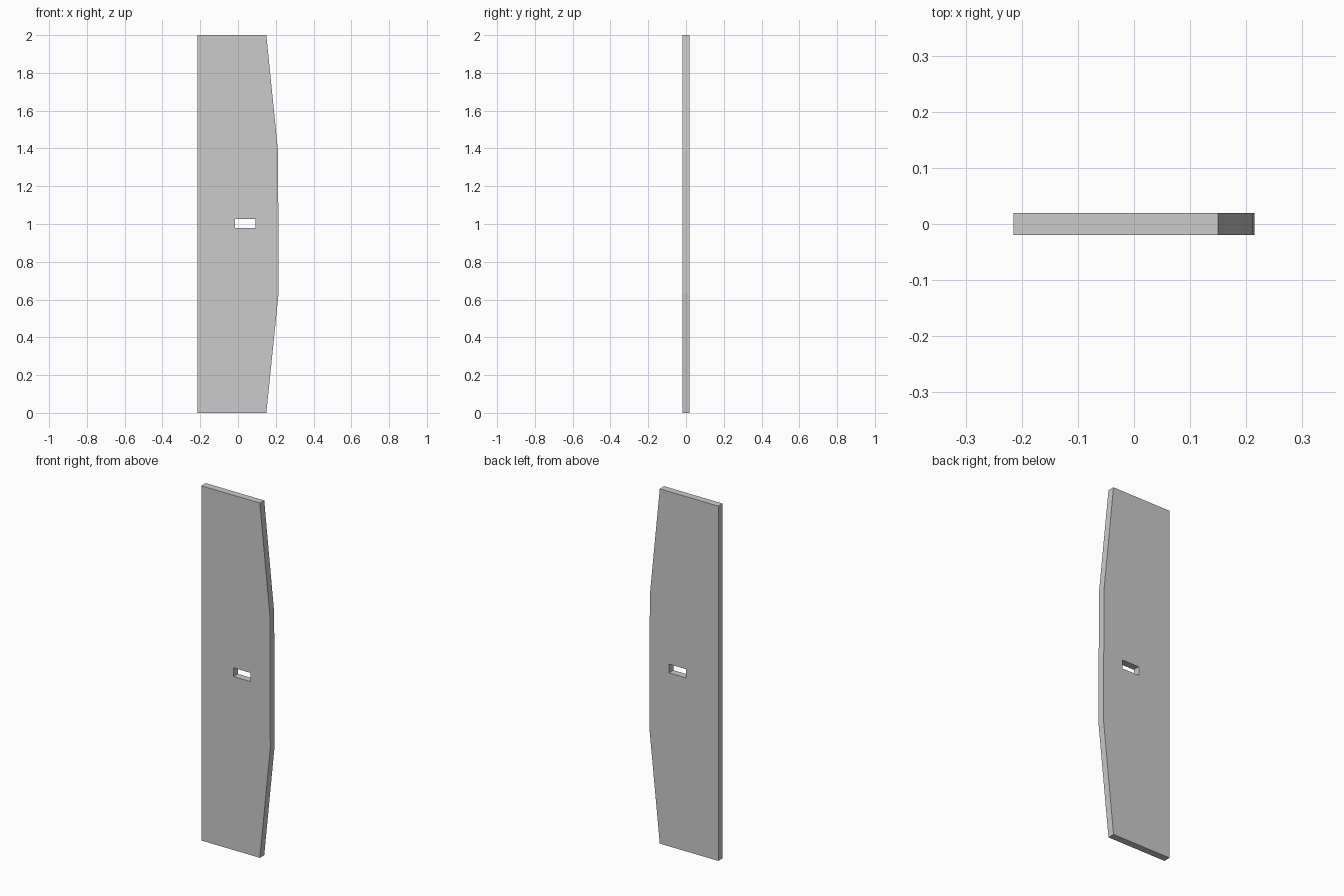
import bpy
import math

if "Cube" in bpy.data.objects:
    bpy.data.objects.remove(bpy.data.objects["Cube"])

# Outline of the panel and its slot, as (x, z) points
OUTLINE = [(-0.215, 0), (0.15, 0), (0.215, 0.635), (0.212, 1.385), (0.15, 2), (-0.215, 2)]
SLOT = [(-0.015, 0.978), (0.092, 0.978), (0.092, 1.027), (-0.015, 1.027)]
HALF_THICKNESS = 0.0195

# Flat filled profile with a hole, extruded to thickness
curve = bpy.data.curves.new("panel_profile", 'CURVE')
curve.dimensions = '2D'
curve.fill_mode = 'BOTH'
curve.extrude = HALF_THICKNESS
for points in (OUTLINE, SLOT):
    spline = curve.splines.new('POLY')
    spline.points.add(len(points) - 1)
    for p, (x, z) in zip(spline.points, points):
        p.co = (x, z, 0, 1)
    spline.use_cyclic_u = True

# Stand the panel upright and turn it into a mesh
panel = bpy.data.objects.new("slotted_panel", curve)
panel.rotation_euler.x = math.pi / 2
bpy.context.collection.objects.link(panel)
bpy.context.view_layer.objects.active = panel
panel.select_set(True)
bpy.ops.object.convert(target='MESH')
bpy.ops.object.transform_apply(location=False, rotation=True, scale=False)
bpy.ops.object.shade_flat()
